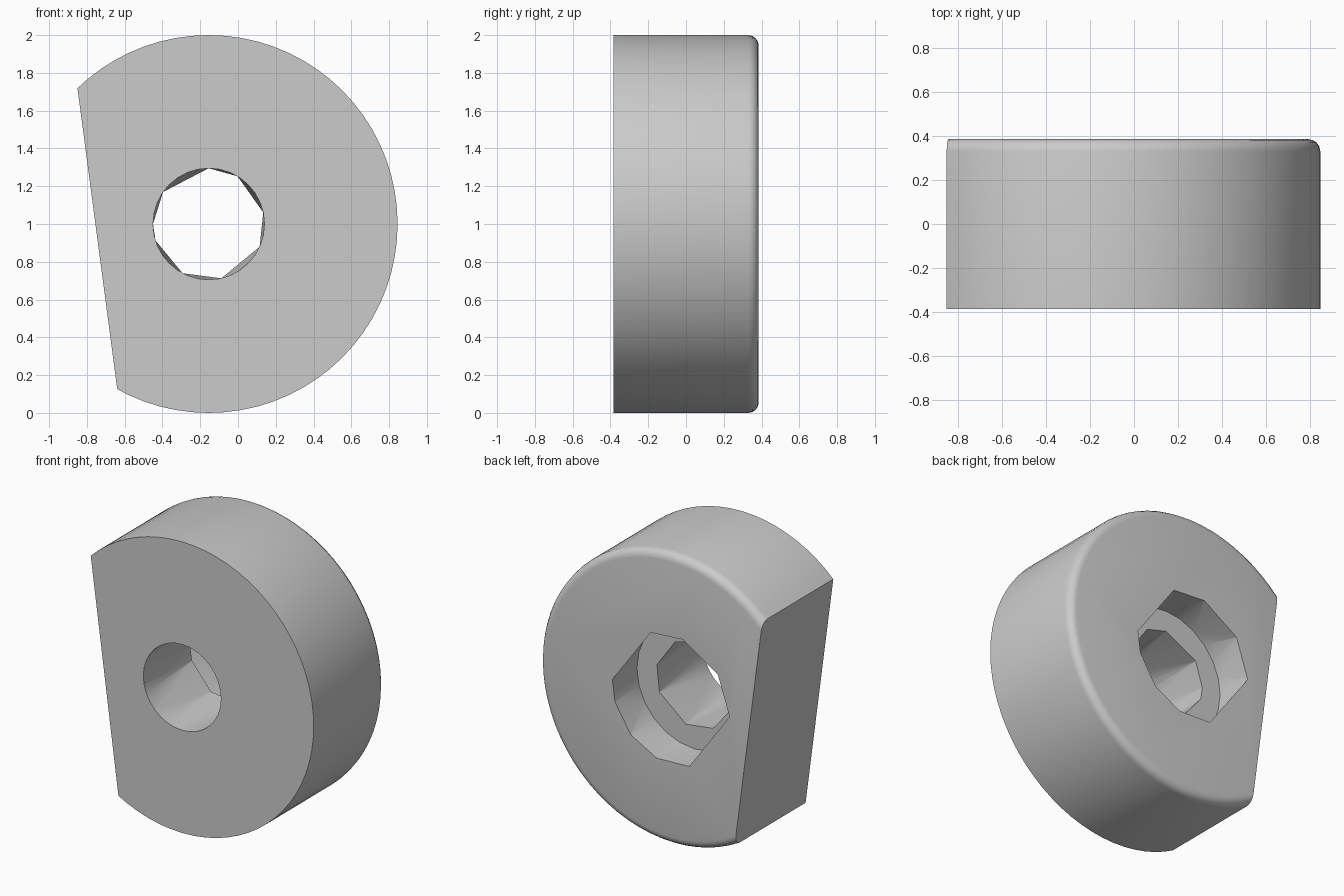
import bpy, bmesh
from math import radians, sin, cos, pi
from mathutils import Vector

if "Cube" in bpy.data.objects:
    bpy.data.objects.remove(bpy.data.objects["Cube"])

CX, CZ, HALF = -0.155, 1.0, 0.385


def ring(r, y, angles):
    """Points on a circle around the disc axis; angles in degrees."""
    return [Vector((CX + r * cos(radians(a)), y, CZ + r * sin(radians(a)))) for a in angles]


def circle(n):
    return [360 * i / n for i in range(n)]


def hull(name, points):
    """Convex solid wrapped around the given points."""
    bm = bmesh.new()
    for p in points:
        bm.verts.new(p)
    bmesh.ops.convex_hull(bm, input=bm.verts[:])
    bmesh.ops.dissolve_limit(bm, angle_limit=0.001, verts=bm.verts[:], edges=bm.edges[:])
    bmesh.ops.recalc_face_normals(bm, faces=bm.faces[:])
    mesh = bpy.data.meshes.new(name)
    bm.to_mesh(mesh)
    bm.free()
    ob = bpy.data.objects.new(name, mesh)
    bpy.context.collection.objects.link(ob)
    return ob


# Disc with a rounded back rim
fillet = 0.055
pts = ring(1.0, -HALF, circle(72))
for i in range(5):
    t = i / 4 * pi / 2
    pts += ring(1.0 - fillet * (1 - cos(t)), HALF - fillet * (1 - sin(t)), circle(72))
disc = hull("flat_sided_disc", pts)

# Slanted flat side
bm = bmesh.new()
bm.from_mesh(disc.data)
top, bottom = Vector((-0.85, 0, 1.72)), Vector((-0.64, 0, 0.13))
edge = top - bottom
cut = bmesh.ops.bisect_plane(bm, geom=bm.verts[:] + bm.edges[:] + bm.faces[:], plane_co=top,
                             plane_no=Vector((edge.z, 0, -edge.x)), clear_inner=True)
bmesh.ops.holes_fill(bm, edges=[e for e in bm.edges if e.is_boundary], sides=0)
bmesh.ops.recalc_face_normals(bm, faces=bm.faces[:])
bm.to_mesh(disc.data)
bm.free()

# Through hole and wider back recess, each fading from a circle to a coarse polygon
floor = HALF - 0.26
hole = hull("hole_cutter", ring(0.295, -HALF - 0.005, circle(32))
            + ring(0.295, floor + 0.005, [90, 59, 12, -24, -77, -118, -163, 180, 145]))
recess = hull("recess_cutter", ring(0.44, floor, circle(24))
              + ring(0.445, HALF + 0.005, [2, 70, 102, 143, 180, 252, 284, 313, 343]))

bpy.context.view_layer.objects.active = disc
disc.select_set(True)
for cutter in (recess, hole):
    mod = disc.modifiers.new(cutter.name, 'BOOLEAN')
    mod.operation = 'DIFFERENCE'
    mod.solver = 'EXACT'
    mod.object = cutter
    bpy.ops.object.modifier_apply(modifier=mod.name)
    bpy.data.objects.remove(cutter)

bpy.ops.object.shade_smooth_by_angle(angle=radians(30))
